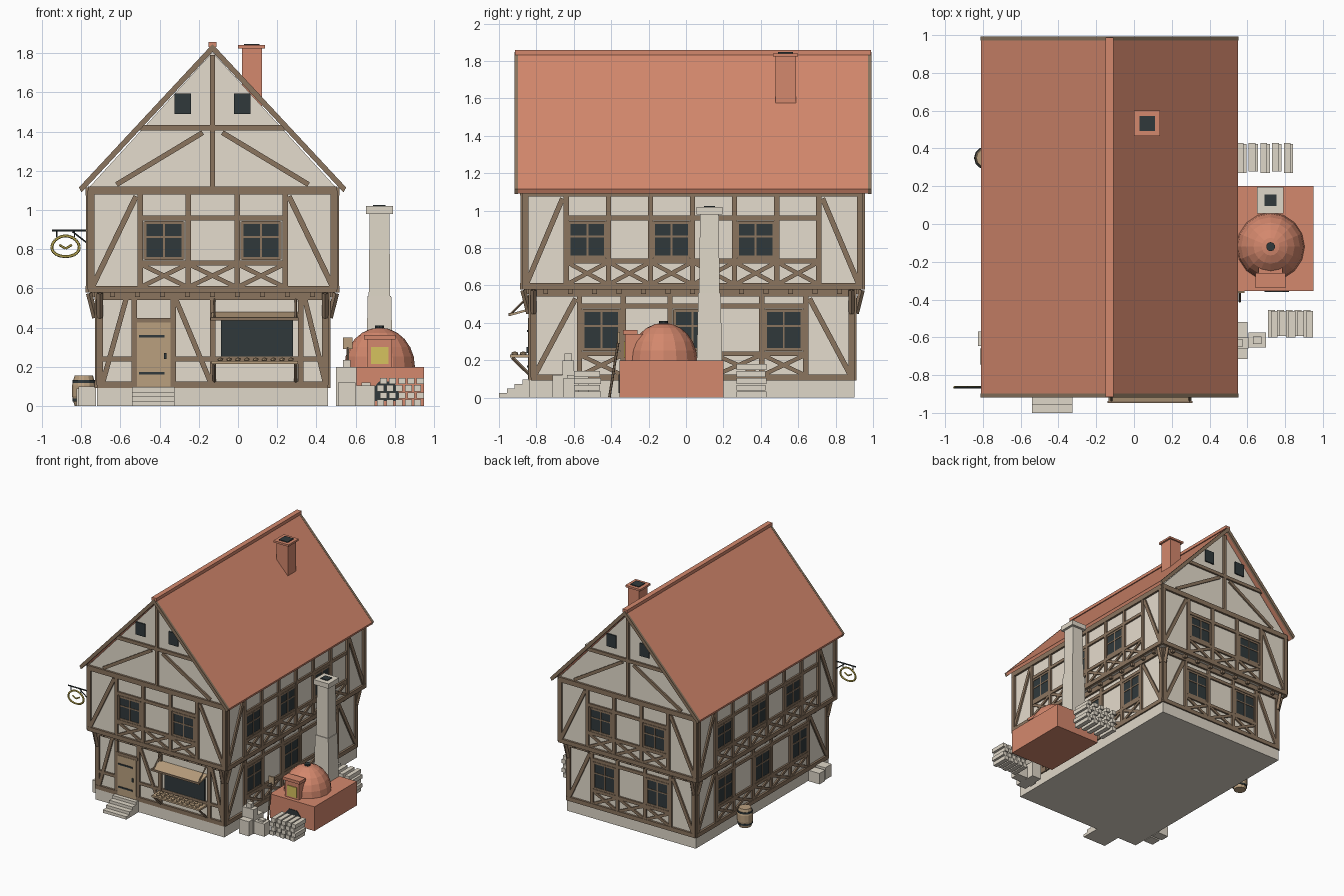
import bpy, bmesh, math
from mathutils import Matrix, Vector

if "Cube" in bpy.data.objects:
    bpy.data.objects.remove(bpy.data.objects["Cube"])

def material(name, rgb):
    m = bpy.data.materials.new(name)
    m.diffuse_color = [((c / 255 + 0.055) / 1.055) ** 2.4 for c in rgb] + [1]
    m.use_nodes = True
    m.node_tree.nodes["Principled BSDF"].inputs["Base Color"].default_value = m.diffuse_color
    return m

PLASTER = material("plaster", (229, 220, 205))
STONE = material("stone", (223, 215, 200))
TIMBER = material("timber", (139, 117, 95))
CLAY = material("terracotta", (212, 136, 109))
DARK = material("dark glass and iron", (48, 57, 59))
WOOD = material("light wood", (186, 160, 127))
GOLD = material("gold", (214, 194, 94))

def finish(name, bm, mat):
    bmesh.ops.recalc_face_normals(bm, faces=bm.faces)
    me = bpy.data.meshes.new(name)
    bm.to_mesh(me)
    bm.free()
    me.materials.append(mat)
    ob = bpy.data.objects.new(name, me)
    bpy.context.collection.objects.link(ob)
    return ob

def add_box(bm, x0, x1, y0, y1, z0, z1, M=Matrix()):
    T = Matrix.Translation(((x0 + x1) / 2, (y0 + y1) / 2, (z0 + z1) / 2))
    bmesh.ops.create_cube(bm, size=1, matrix=M @ T @ Matrix.Diagonal((x1 - x0, y1 - y0, z1 - z0, 1)))

def boxes(name, mat, *items):
    bm = bmesh.new()
    for b in items:
        add_box(bm, *b)
    return finish(name, bm, mat)

def prism(name, mat, profile, y0, y1):
    """Extrude an x,z profile along y."""
    bm = bmesh.new()
    f = bm.faces.new([bm.verts.new((x, y0, z)) for x, z in profile])
    r = bmesh.ops.extrude_face_region(bm, geom=[f])
    bmesh.ops.translate(bm, vec=(0, y1 - y0, 0), verts=[v for v in r["geom"] if isinstance(v, bmesh.types.BMVert)])
    return finish(name, bm, mat)

def add_rod(bm, a, b, r, seg=6):
    a, b = Vector(a), Vector(b)
    M = Matrix.Translation((a + b) / 2) @ (b - a).to_track_quat('Z', 'Y').to_matrix().to_4x4()
    bmesh.ops.create_cone(bm, cap_ends=True, segments=seg, radius1=r, radius2=r, depth=(b - a).length, matrix=M)

CX, CY = -0.13, 0.035                    # house centre
LOW, UP = (0.59, 0.865), (0.635, 0.91)   # half width (x) and half length (y) of each floor

# Masonry and plaster bodies
boxes("plinth", STONE, (CX - .59, CX + .59, CY - .872, CY + .865, 0, .095))
boxes("ground_floor", PLASTER, (CX - .585, CX + .585, CY - .86, CY + .86, .09, .58))
prism("upper_floor", PLASTER, [(CX - .63, .58), (CX + .63, .58), (CX + .63, 1.115), (CX, 1.805), (CX - .63, 1.115)],
      CY - .905, CY + .905)

# Wall-local drawing: u along the wall, z up, -y outward
timber, glass = bmesh.new(), bmesh.new()

def wall(k, halves):
    return (Matrix.Translation((CX, CY, 0)) @ Matrix.Rotation(k * math.pi / 2, 4, 'Z')
            @ Matrix.Translation((0, -halves[1 - k % 2], 0)))

def beam(M, u0, z0, u1, z1, w=.028, d=.01):
    L, a = math.hypot(u1 - u0, z1 - z0), math.atan2(z1 - z0, u1 - u0)
    R = M @ Matrix.Translation(((u0 + u1) / 2, 0, (z0 + z1) / 2)) @ Matrix.Rotation(-a, 4, 'Y')
    add_box(timber, -L / 2, L / 2, -d, .012, -w / 2, w / 2, R)

def window(M, u, z0, z1, hw=.097):
    add_box(glass, u - hw, u + hw, -.004, .01, z0, z1, M)
    zm = z0 + (z1 - z0) * .6
    for x, w in ((u - hw, .016), (u, .01), (u + hw, .016)):
        beam(M, x, z0 - .005, x, z1 + .005, w, .008)
    for z, w in ((z0, .016), (zm, .01), (z1, .016)):
        beam(M, u - hw, z, u + hw, z, w, .0075)

def cross(M, a, b, z0, z1):
    beam(M, a + .01, z0, b - .01, z1, .022, .007)
    beam(M, a + .01, z1, b - .01, z0, .022, .006)

def frame(M, half, z0, z1, top=.04):
    beam(M, -half, z0, half, z0, .034, .012)
    beam(M, -half, z1, half, z1, top, .012)
    for s in (-1, 1):
        beam(M, s * (half - .015), z0, s * (half - .015), z1, .034, .011)

def bays(M, half, posts, wins, z0, z1, rail, head):
    frame(M, half, z0, z1)
    for p in posts:
        beam(M, p, z0, p, z1)
    for z in (rail, head):
        beam(M, posts[0], z, posts[-1], z, .026, .009)
    for a, b in zip(posts, posts[1:]):
        cross(M, a, b, z0 + .015, rail - .01)
    for s in (-1, 1):
        beam(M, s * (half - .025), z0 + .02, s * (-posts[0] + .02), z1 - .03, .028, .008)
    for w in wins:
        window(M, w, rail + .022, head - .024)

# k: 0 front, 1 right, 2 back, 3 left
for k in range(4):
    side = k % 2
    up, low = wall(k, UP), wall(k, LOW)
    if side:   # long walls
        bays(up, UP[1], [-.675 + .225 * i for i in range(7)], [-.5625, -.1125, .3375], .595, 1.095, .73, .96)
        bays(low, LOW[1], [-.605, -.37, -.12, .12, .37, .605], [-.4875, 0, .4875], .108, .56, .235, .49)
    else:      # gable walls
        bays(up, UP[0], [-.37, -.125, .125, .37], [-.2475, .2475], .595, 1.1, .73, .96)
        beam(up, -.38, 1.42, .38, 1.42)
        beam(up, 0, 1.1, 0, 1.79, .026, .011)
        for s in (-1, 1):
            beam(up, s * .49, 1.13, s * .05, 1.395, .026, .008)
            add_box(glass, s * .152 - .043, s * .152 + .043, -.005, .01, 1.49, 1.595, up)
        if k == 2:
            bays(low, LOW[0], [-.36, -.125, .125, .36], [-.2425, .2425], .108, .56, .235, .49)
    # joist ends and corner brackets under the overhang
    n = 13 if side else 9
    for i in range(n):
        u = (i / (n - 1) * 2 - 1) * (LOW[side] - .08)
        add_box(timber, u - .013, u + .013, -.035, .01, .555, .582, low)
    for s in (-1, 1):
        u = s * (LOW[side] - .015)
        add_rod(timber, low @ Vector((u, -.008, .45)), low @ Vector((u, -.04, .575)), .016, 4)

# Ground-floor front: door posts, braces, shop opening
F = wall(0, LOW)
frame(F, LOW[0], .108, .56)
for p in (-.4, -.2, 0, .45):
    beam(F, p, .108, p, .56)
for a in ((-.56, .12, -.44, .55), (-.19, .55, -.01, .12), (.47, .55, .575, .12)):
    beam(F, *a, .026, .008)
for a, b in ((-.57, -.4), (-.2, .57)):
    beam(F, a, .24, b, .24, .024, .009)
beam(F, -.4, .435, -.2, .435, .026, .012)
add_box(glass, .042, .41, -.006, .01, .25, .44, F)

finish("timber_frame", timber, TIMBER)
finish("window_glass", glass, DARK)

# Door with iron straps
boxes("door", WOOD, (-.515, -.345, -.845, -.82, .1, .425))
boxes("door_iron", DARK, (-.505, -.375, -.85, -.84, .35, .362), (-.505, -.375, -.85, -.84, .16, .172),
      (-.378, -.366, -.853, -.84, .24, .27))

# Shop awning hung on stays, counter and bread
TILT = Matrix.Translation((.085, -.886, .458)) @ Matrix.Rotation(math.atan2(.03, .11), 4, 'X')
boxes("awning", WOOD, (-.22, .22, -.058, .058, -.006, .006, TILT))
boxes("awning_edge", TIMBER, (-.14, .31, -.948, -.938, .436, .452))
boxes("counter", WOOD, (-.135, .305, -.94, -.83, .215, .23))
bm = bmesh.new()
for x in (-.12, .295):
    add_rod(bm, (x, -.93, .215), (x, -.838, .125), .009, 4)
    add_rod(bm, (x, -.94, .445), (x, -.838, .545), .006, 4)
finish("shop_brackets", bm, TIMBER)
bm = bmesh.new()
for i in range(9):
    for y in (-.915, -.87):
        bmesh.ops.create_icosphere(bm, subdivisions=1, radius=1, matrix=Matrix.Translation((-.09 + i * .045, y, .237))
                                   @ Matrix.Diagonal((.017, .02, .011, 1)))
finish("bread_rolls", bm, WOOD)

# Roof, barge boards, ridge
def slope(t, s, drop):
    return (CX + s * .68 * t, 1.845 - .73 * t - drop)
for s, n in ((-1, "left"), (1, "right")):
    prism("roof_" + n, CLAY, [slope(0, s, 0), slope(1, s, 0), slope(.985, s, .034), slope(0, s, .034)], -.9, .975)
    for e, y in (("front", -.918), ("back", .972)):
        prism(f"barge_board_{e}_{n}", TIMBER, [slope(0, s, -.002), slope(1.003, s, -.002), slope(.983, s, .038),
                                               slope(0, s, .038)], y, y + .02)
boxes("ridge_cap", CLAY, (CX - .021, CX + .021, -.915, .988, 1.832, 1.858))

# Roof chimney
boxes("roof_chimney", CLAY, (.02, .122, .478, .588, 1.52, 1.83), (0, .137, .465, .6, 1.825, 1.841))
boxes("chimney_hole", DARK, (.03, .11, .493, .573, 1.835, 1.847))

# Front steps
boxes("steps", STONE, *[(-.54, -.325, -1 + .042 * i, -.83, 0, .024 * (i + 1)) for i in range(4)])

# Bake oven
boxes("oven_base", CLAY, (.54, .95, -.355, .2, 0, .2))
prism("oven_fire_hole", DARK, [(.69, .025), (.82, .025), (.82, .09), (.79, .125), (.72, .125), (.69, .09)], -.36, -.35)
bm = bmesh.new()
bmesh.ops.create_uvsphere(bm, u_segments=16, v_segments=12, radius=1,
                          matrix=Matrix.Translation((.723, -.12, .2)) @ Matrix.Diagonal((.18, .18, .2, 1)))
bmesh.ops.bisect_plane(bm, geom=bm.verts[:] + bm.edges[:] + bm.faces[:], plane_co=(0, 0, .195),
                       plane_no=(0, 0, 1), clear_inner=True)
finish("oven_dome", bm, CLAY)
bm = bmesh.new()
add_rod(bm, (.723, -.12, .38), (.723, -.12, .41), .024, 10)
finish("oven_vent", bm, DARK)
boxes("oven_mouth", CLAY, (.66, .785, -.325, -.2, .2, .34), (.643, .803, -.338, -.26, .338, .362))
boxes("oven_glow", GOLD, (.68, .767, -.331, -.32, .213, .3))
bm = bmesh.new()
for z0, z1, a, b in ((.19, .56, .068, .06), (.56, .98, .055, .05), (.98, 1.02, .07, .07)):
    bmesh.ops.create_cone(bm, cap_ends=True, segments=4, radius1=a * 2 ** .5, radius2=b * 2 ** .5, depth=z1 - z0,
                          matrix=Matrix.Translation((.722, .125, (z0 + z1) / 2)) @ Matrix.Rotation(math.pi / 4, 4, 'Z'))
finish("oven_chimney", bm, STONE)
boxes("oven_chimney_hole", DARK, (.69, .754, .095, .155, 1.015, 1.026))

# Baker's peel leaning on the oven
bm = bmesh.new()
add_rod(bm, (.56, -.41, 0), (.56, -.362, .3), .007)
finish("peel_handle", bm, TIMBER)
boxes("peel_blade", WOOD, (.535, .585, -.366, -.354, .29, .35))

# Firewood stacks
def logs(x0, y0, y1, cols, rows, step):
    return [(x0 + i * step + (r % 2) * .014, x0 + i * step + (r % 2) * .014 + .036, y0 + .008 * (i % 2), y1 - .006 * (r % 2),
             r * .037, r * .037 + .032) for r in range(rows) for i in range(cols)]
boxes("front_firewood", STONE, *logs(.71, -.6, -.455, 5, 4, .047))
boxes("rear_firewood", STONE, *logs(.545, .27, .43, 5, 5, .062))

# Sacks and crates
boxes("crates", STONE, (.5, .605, -.66, -.6, 0, .2), (.515, .6, -.6, -.52, 0, .13), (.605, .7, -.655, -.575, 0, .105),
      (.51, .6, -.715, -.66, 0, .12), (.535, .575, -.65, -.61, .2, .235), (.63, .675, -.635, -.595, .105, .12),
      (-.825, -.725, -.645, -.57, 0, .09), (-.815, -.725, -.745, -.66, 0, .1))

# Barrel
bm = bmesh.new()
hoops = bmesh.new()
rings = ((0, .047), (.05, .06), (.105, .06), (.155, .047))
for (z0, r0), (z1, r1) in zip(rings, rings[1:]):
    bmesh.ops.create_cone(bm, cap_ends=True, segments=12, radius1=r0, radius2=r1, depth=z1 - z0,
                          matrix=Matrix.Translation((-.787, .35, (z0 + z1) / 2)))
for z in (.03, .125):
    add_rod(hoops, (-.787, .35, z - .007), (-.787, .35, z + .007), .0585, 12)
finish("barrel", bm, WOOD)
finish("barrel_hoops", hoops, DARK)

# Hanging pretzel sign
bm = bmesh.new()
SY = -.865
add_rod(bm, (-.95, SY, .895), (-.755, SY, .895), .006)
add_rod(bm, (-.845, SY, .89), (-.755, SY, .82), .004)
for x in (-.925, -.835):
    add_rod(bm, (x, SY, .895), (x, SY, .862), .003)
finish("sign_bracket", bm, DARK)
bm = bmesh.new()
ring = [(-.88 + .07 * math.cos(t) * (1 - .12 * math.sin(t)), SY, .815 + .053 * math.sin(t))
        for t in [i * math.tau / 20 for i in range(20)]]
for a, b in zip(ring, ring[1:] + ring[:1]):
    add_rod(bm, a, b, .0075)
for s in (-1, 1):
    add_rod(bm, (-.88, SY, .803), (-.88 + s * .032, SY, .822), .006)
finish("pretzel_sign", bm, GOLD)
